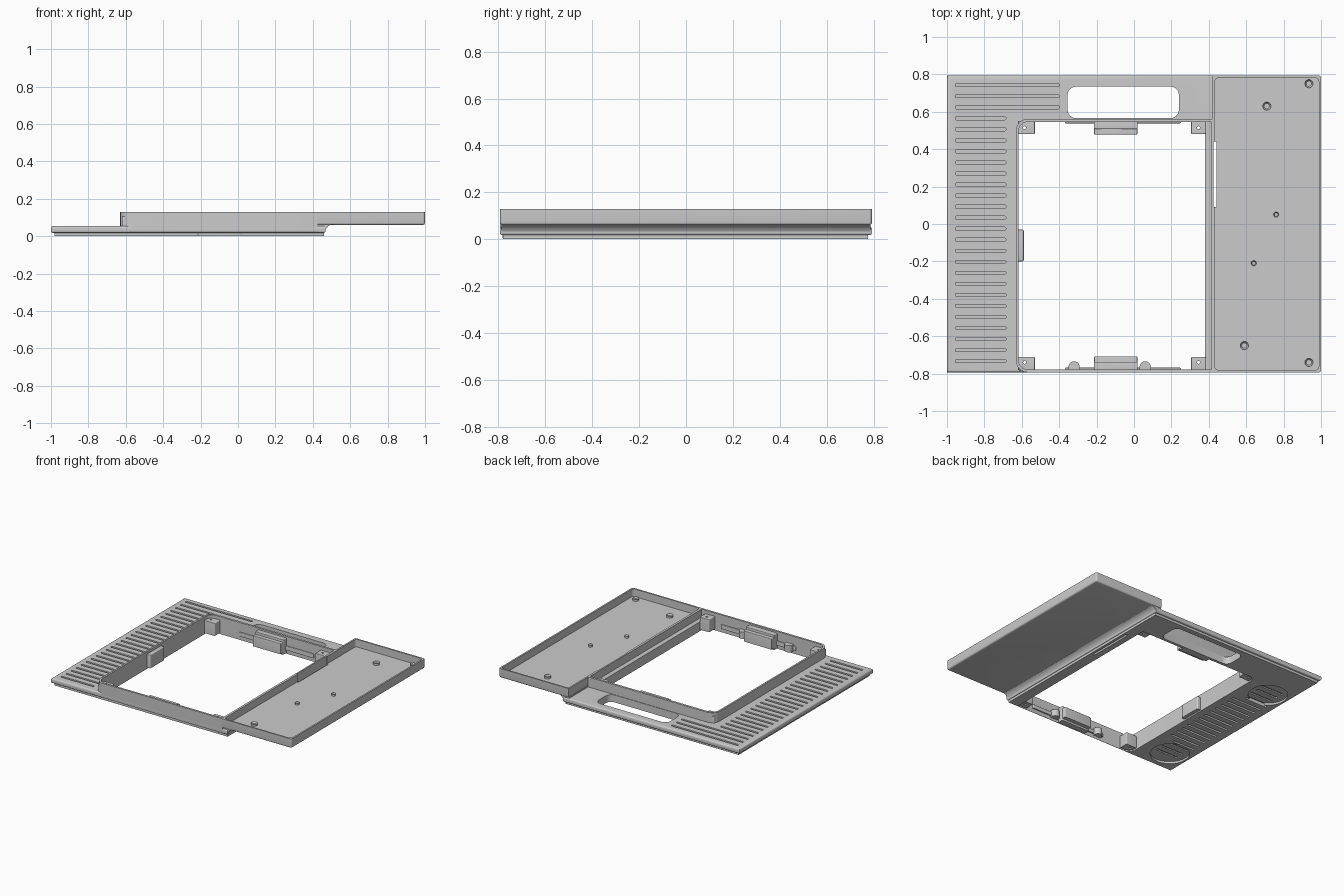
import bpy, bmesh, math
from mathutils import Matrix

cube = bpy.data.objects.get("Cube")
if cube:
    bpy.data.objects.remove(cube, do_unlink=True)

grey = bpy.data.materials.new("Matte grey")
grey.use_nodes = True
GREY = (0.6, 0.6, 0.6, 1)
grey.diffuse_color = GREY
grey.node_tree.nodes["Principled BSDF"].inputs["Base Color"].default_value = GREY


def finish(name, bm):
    bmesh.ops.recalc_face_normals(bm, faces=bm.faces)
    mesh = bpy.data.meshes.new(name)
    bm.to_mesh(mesh)
    bm.free()
    mesh.materials.append(grey)
    ob = bpy.data.objects.new(name, mesh)
    bpy.context.collection.objects.link(ob)
    return ob


def extrude(bm, points, offset):
    face = bm.faces.new([bm.verts.new(p) for p in points])
    geo = bmesh.ops.extrude_face_region(bm, geom=[face])["geom"]
    verts = [v for v in geo if isinstance(v, bmesh.types.BMVert)]
    bmesh.ops.translate(bm, verts=verts, vec=offset)


def outline(x0, x1, y0, y1, left, right, inset, steps=6):
    """Rectangle with separate corner radii on its left and right, moved inwards."""
    pts = []
    for i, (x, y, sx, sy, r) in enumerate([(x1, y1, -1, -1, right), (x0, y1, 1, -1, left),
                                           (x0, y0, 1, 1, left), (x1, y0, -1, 1, right)]):
        reach = max(r, inset)
        if r == 0:
            pts.append((x + sx * inset, y + sy * inset))
            continue
        for k in range(steps + 1):
            a = math.pi / 2 * (i + k / steps)
            arc = max(r - inset, 0.0005)
            pts.append((x + sx * reach + arc * math.cos(a), y + sy * reach + arc * math.sin(a)))
    return pts


def slab(bm, x0, x1, y0, y1, z0, z1, r=0.0, right=None, bottom=0.0, top=0.0):
    """Upright slab; bottom and top give the radius of its rounded rims."""
    right = r if right is None else right
    turns = [math.pi / 2 * k / 4 for k in range(5)]
    layers = [(bottom * (1 - math.sin(a)), z0 + bottom * (1 - math.cos(a)))
              for a in turns] if bottom else [(0, z0)]
    layers += [(top * (1 - math.cos(a)), z1 - top * (1 - math.sin(a)))
               for a in turns] if top else [(0, z1)]
    loops = [[bm.verts.new((x, y, z)) for x, y in outline(x0, x1, y0, y1, r, right, inset)]
             for inset, z in layers]
    for low, high in zip(loops, loops[1:]):
        for i in range(len(low)):
            bm.faces.new((low[i - 1], low[i], high[i], high[i - 1]))
    bm.faces.new(loops[0][::-1])
    bm.faces.new(loops[-1])


def make_slab(name, *dims, **rounding):
    bm = bmesh.new()
    slab(bm, *dims, **rounding)
    return finish(name, bm)


def cylinder(bm, x, y, r, z0, z1, sides=24):
    bmesh.ops.create_cone(bm, cap_ends=True, segments=sides, radius1=r, radius2=r,
                          depth=z1 - z0, matrix=Matrix.Translation((x, y, (z0 + z1) / 2)))


def cut(ob, *cutters):
    bpy.context.view_layer.objects.active = ob
    for c in cutters:
        mod = ob.modifiers.new("Cut", 'BOOLEAN')
        mod.operation, mod.solver, mod.object = 'DIFFERENCE', 'EXACT', c
        bpy.ops.object.modifier_apply(modifier=mod.name)


# Cutters: main opening, handle hole and cable slit
bm = bmesh.new()
slab(bm, -0.617, 0.38, -0.778, 0.546, -1, 1, r=0.05, right=0.01)
slab(bm, -0.355, 0.24, 0.566, 0.735, -1, 1, r=0.045)
slab(bm, 0.426, 0.441, 0.09, 0.44, -1, 1)
openings = finish("openings_cutter", bm)

# Cutter: long and short grip grooves on top
bm = bmesh.new()
for i in range(26):
    y = 0.742 - i * 0.059
    slab(bm, -0.955, -0.4 if i < 3 else -0.685, y - 0.008, y + 0.008, 0.035, 0.1, r=0.006)
top_grooves = finish("top_groove_cutter", bm)

# Cutters: round foot recesses and vent grooves underneath
bm = bmesh.new()
for y in (0.43, -0.61):
    cylinder(bm, -0.83, y, 0.135, -0.1, 0.015, 40)
foot_recess = finish("foot_recess_cutter", bm)
bm = bmesh.new()
for i in range(20):
    y = 0.48 - i * 0.059
    near_foot = y > 0.27 or y < -0.45
    slab(bm, -0.92, -0.74 if near_foot else -0.67, y - 0.008, y + 0.008, -0.1, 0.024, r=0.006)
vents = finish("vent_cutter", bm)

# Low base: rounded upper layer and inset sole
base = make_slab("base_plate", -1, 0.468, -0.793, 0.793, 0.018, 0.055, bottom=0.01, top=0.012)
cut(base, openings, top_grooves, vents)
sole = make_slab("base_sole", -0.98, 0.46, -0.78, 0.775, 0, 0.022)
cut(sole, openings, foot_recess, vents)

# Curved underside blending the base into the tray
bm = bmesh.new()
profile = [(0.42, 0.02), (0.462, 0.02), (0.472, 0.04), (0.482, 0.053), (0.5, 0.062), (0.42, 0.065)]
extrude(bm, [(x, -0.786, z) for x, z in profile], (0, 1.572, 0))
fillet = finish("tray_underside_fillet", bm)
cut(fillet, openings)

# Raised wall around the opening, lowered along the tray side
wall = make_slab("opening_wall", -0.63, 0.425, -0.793, 0.562, 0.022, 0.13, r=0.06, right=0)
rail_drop = make_slab("rail_drop_cutter", 0.37, 0.415, -0.778, 0.546, 0.07, 0.3)
cut(wall, openings, rail_drop)

# Shallow side tray
tray = make_slab("side_tray", 0.42, 1, -0.793, 0.793, 0.06, 0.13, right=0.012, bottom=0.012)
tray_inside = make_slab("tray_inside_cutter", 0.432, 0.988, -0.781, 0.781, 0.073, 0.3, r=0.02)
cut(tray, tray_inside, openings)

# Screw bosses on the tray floor, with hollow tops
for x, y, r in [(0.935, 0.75, 0.022), (0.71, 0.63, 0.022), (0.76, 0.05, 0.014),
                (0.64, -0.21, 0.014), (0.59, -0.65, 0.022), (0.935, -0.74, 0.022)]:
    bm = bmesh.new()
    cylinder(bm, x, y, r, 0.07, 0.088)
    bm.normal_update()
    top = [f for f in bm.faces if f.normal.z > 0.9]
    bmesh.ops.inset_region(bm, faces=top, thickness=r * 0.35)
    bmesh.ops.translate(bm, verts=top[0].verts, vec=(0, 0, -0.01))
    finish("tray_boss", bm)

# Clip blocks and corner posts, front and back
bm = bmesh.new()
for x in (-0.585, 0.345):
    for y in (-0.74, 0.515):
        cylinder(bm, x, y, 0.008, -1, 1, 12)
pin_holes = finish("pin_hole_cutter", bm)


def clip(name, x0, x1, edge, sign, depth, z0, z1):
    y0, y1 = sorted((edge, edge + sign * depth))
    return make_slab(name, x0, x1, y0, y1, z0, z1, r=0.006, top=0.005)


for side, edge, sign in (("back", 0.552, -1), ("front", -0.782, 1)):
    clip(side + "_clip_body", -0.215, 0.02, edge, sign, 0.045, 0.005, 0.118)
    clip(side + "_clip_lip", -0.213, 0.018, edge, sign, 0.074, 0.02, 0.1)
    clip(side + "_ledge", -0.37, 0.25, edge, sign, 0.014, 0.03, 0.06)
    for x0, x1 in ((-0.62, -0.53), (0.305, 0.385)):
        cut(clip(side + "_corner_post", x0, x1, edge, sign, 0.072, 0.01, 0.105), pin_holes)

# Side tab and half-round front lugs
make_slab("side_clip", -0.625, -0.589, -0.2, -0.03, 0.01, 0.11, r=0.01, top=0.005)
for x in (-0.32, 0.06):
    bm = bmesh.new()
    pts = [(x + 0.03 * math.cos(math.pi * k / 12), -0.766 + 0.032 * math.sin(math.pi * k / 12), 0.02)
           for k in range(13)]
    pts = [(x + 0.03, -0.78, 0.02)] + pts + [(x - 0.03, -0.78, 0.02)]
    extrude(bm, pts, (0, 0, 0.05))
    finish("front_lug", bm)

# Remove the cutters and smooth the rounded edges
for ob in list(bpy.context.scene.objects):
    if ob.name.endswith("_cutter"):
        bpy.data.objects.remove(ob, do_unlink=True)
bpy.ops.object.select_all(action='DESELECT')
for ob in bpy.context.scene.objects:
    if ob.type == 'MESH':
        ob.select_set(True)
        bpy.context.view_layer.objects.active = ob
bpy.ops.object.shade_smooth_by_angle(angle=math.radians(35))
